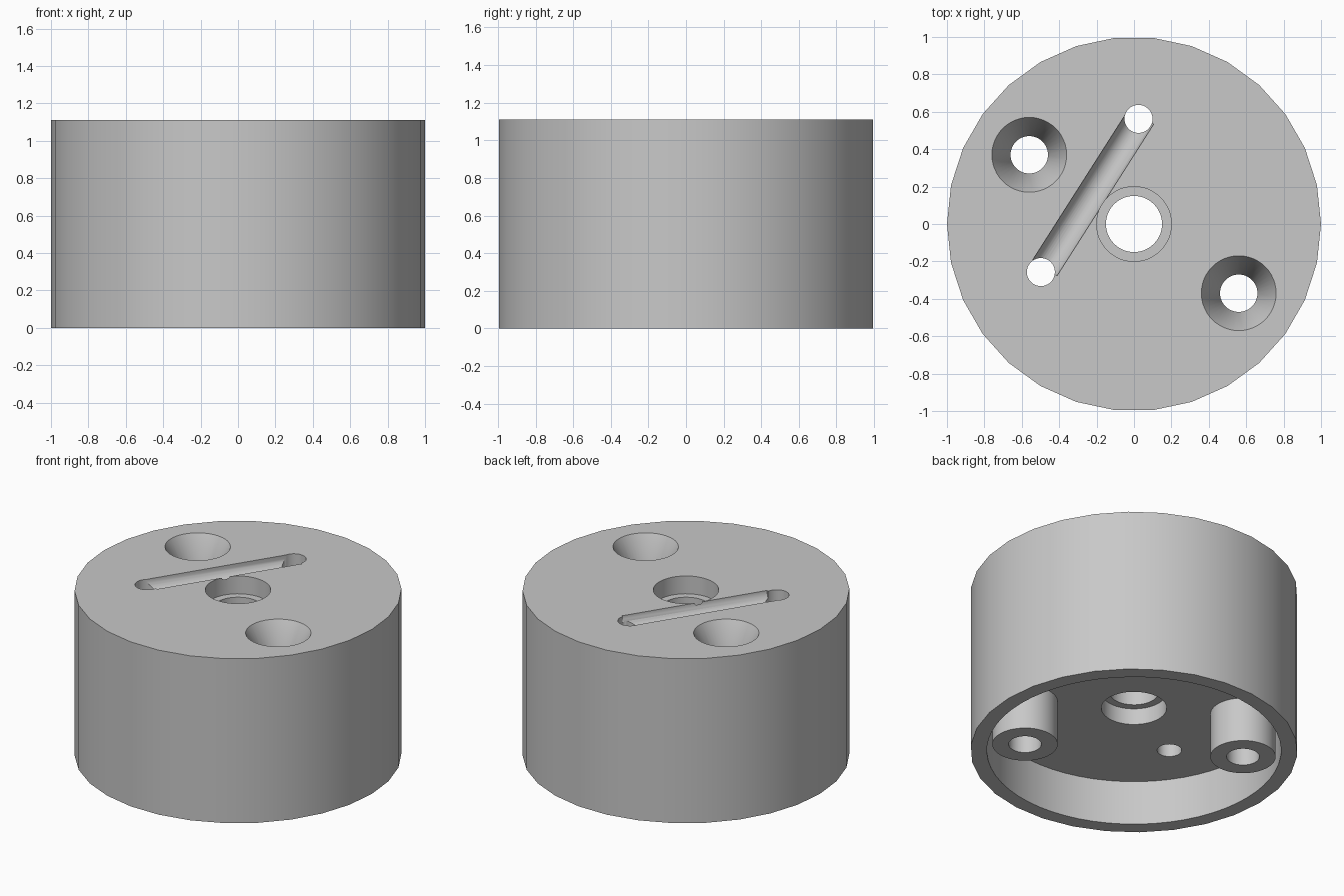
import bpy
import bmesh
from math import cos, sin, pi
from mathutils import Matrix, Vector

if "Cube" in bpy.data.objects:
    bpy.data.objects.remove(bpy.data.objects["Cube"], do_unlink=True)

HEIGHT = 1.11
CEILING = 0.3
BOSSES = [(-0.56, 0.37), (0.56, -0.37)]
CORD_HOLES = [Vector((-0.498, -0.257, HEIGHT)), Vector((0.024, 0.562, HEIGHT))]

grey = bpy.data.materials.new("light grey")
grey.use_nodes = True
colour = (0.58, 0.58, 0.58, 1)
grey.diffuse_color = colour
grey.node_tree.nodes["Principled BSDF"].inputs["Base Color"].default_value = colour


def turned(name, profile, matrix, sides=48, phase=0.0):
    """Closed solid turned from (radius, height) points, listed bottom to top."""
    bm = bmesh.new()
    rings = []
    for r, z in profile:
        angles = [2 * pi * (i + phase) / sides for i in range(sides)]
        rings.append([bm.verts.new((r * cos(a), r * sin(a), z)) for a in angles])
    for low, high in zip(rings, rings[1:]):
        for i in range(sides):
            j = (i + 1) % sides
            bm.faces.new((low[i], low[j], high[j], high[i]))
    bm.faces.new(rings[0][::-1])
    bm.faces.new(rings[-1])
    bm.transform(matrix)
    mesh = bpy.data.meshes.new(name)
    bm.to_mesh(mesh)
    bm.free()
    obj = bpy.data.objects.new(name, mesh)
    obj.data.materials.append(grey)
    bpy.context.collection.objects.link(obj)
    return obj


def combine(target, tool, operation):
    """Apply a boolean and discard the tool."""
    tool.hide_render = True
    mod = target.modifiers.new(tool.name, "BOOLEAN")
    mod.operation = operation
    mod.solver = "EXACT"
    mod.object = tool
    bpy.context.view_layer.objects.active = target
    bpy.ops.object.modifier_apply(modifier=mod.name)
    bpy.data.objects.remove(tool, do_unlink=True)


def at(x, y):
    return Matrix.Translation((x, y, 0))


# Round housing with a hollow underside
housing = turned("housing", [(1, 0), (1, HEIGHT)], at(0, 0), 30)
combine(housing, turned("cavity", [(0.9, -0.2), (0.9, CEILING)], at(0, 0), 60), "DIFFERENCE")

# Screw bosses with countersunk holes
for x, y in BOSSES:
    combine(housing, turned("boss", [(0.2, 0), (0.2, 0.5)], at(x, y)), "UNION")
    screw = [(0.1, -0.2), (0.1, HEIGHT - 0.2), (0.21, HEIGHT + 0.02)]
    combine(housing, turned("screw_hole", screw, at(x, y)), "DIFFERENCE")

# Centre bore, widened at both ends
low, high = CEILING + 0.11, HEIGHT - 0.12
bore = [(0.2, 0.1), (0.2, low), (0.15, low), (0.15, high), (0.2, high), (0.2, 1.3)]
combine(housing, turned("centre_bore", bore, at(0, 0)), "DIFFERENCE")

# Half-round groove running between two through holes
start, end = CORD_HOLES
along = (end - start).normalized()
side = along.cross(Vector((0, 0, 1)))
turn = along.to_track_quat("Z", "Y").to_matrix().to_4x4()
place = Matrix.Translation(start + side * 0.006 + along * 0.03) @ turn
length = (end - start).length - 0.01
combine(housing, turned("groove", [(0.078, 0), (0.078, length)], place, 32, 0.5), "DIFFERENCE")
for p in CORD_HOLES:
    combine(housing, turned("cord_hole", [(0.075, 0.1), (0.075, 1.3)], at(p.x, p.y), 36),
            "DIFFERENCE")

# Smooth walls, sharp rims
bpy.ops.object.select_all(action="DESELECT")
housing.select_set(True)
bpy.context.view_layer.objects.active = housing
bpy.ops.object.shade_smooth_by_angle(angle=pi / 6)
